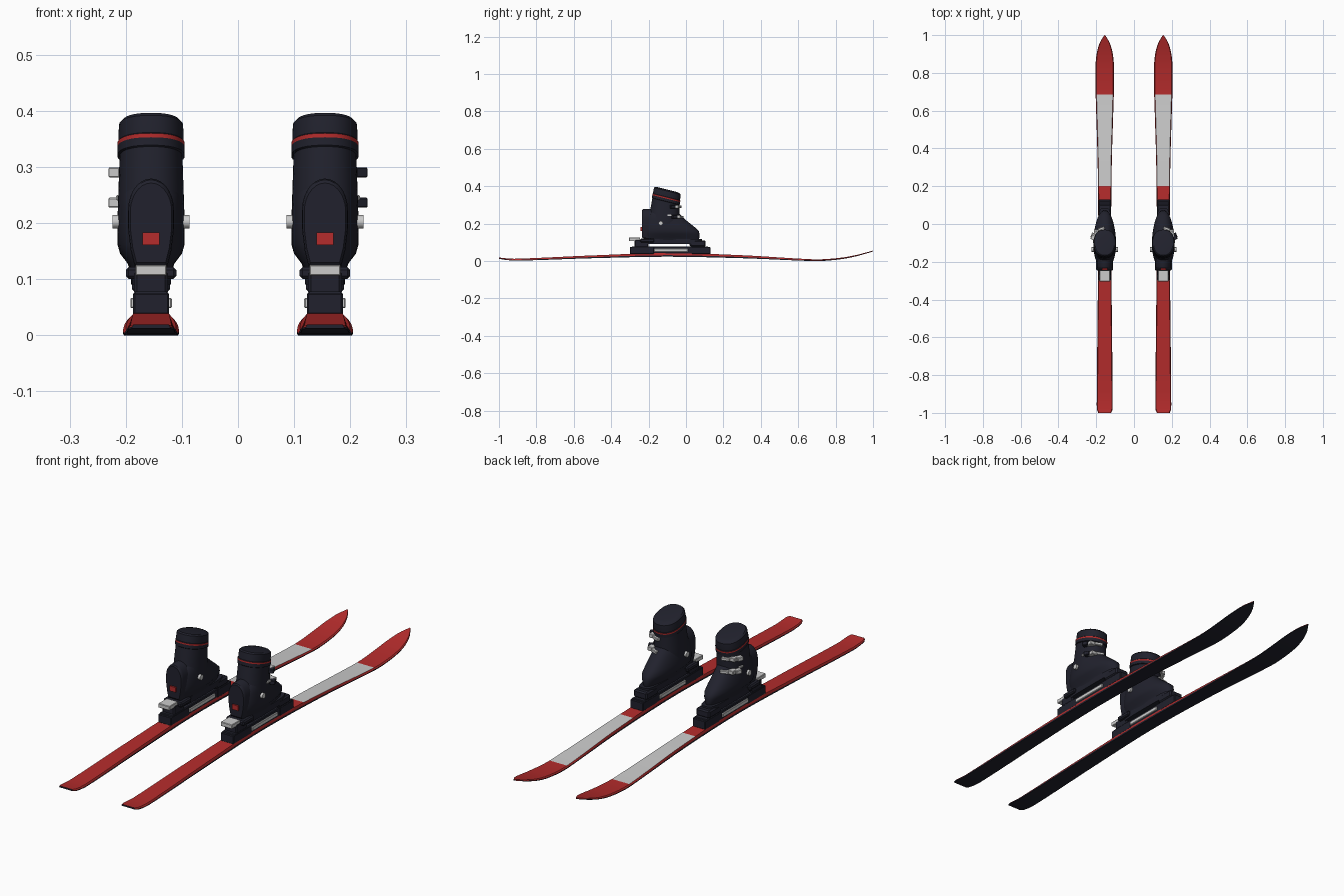
import bpy, bmesh, math
from mathutils import Matrix

if "Cube" in bpy.data.objects:
    bpy.data.objects.remove(bpy.data.objects["Cube"])


def material(name, rgb):
    m = bpy.data.materials.new(name)
    m.diffuse_color = (*rgb, 1)
    m.use_nodes = True
    m.node_tree.nodes["Principled BSDF"].inputs["Base Color"].default_value = m.diffuse_color
    return m


DARK = material("dark navy", (0.0150, 0.0155, 0.026))
RED = material("ski red", (0.46, 0.025, 0.025))
WHITE = material("light grey", (0.60, 0.60, 0.60))
SKI_X = 0.155


def finish(name, bm, mats, smooth=True):
    bmesh.ops.recalc_face_normals(bm, faces=bm.faces[:])
    me = bpy.data.meshes.new(name)
    bm.to_mesh(me)
    bm.free()
    ob = bpy.data.objects.new(name, me)
    bpy.context.collection.objects.link(ob)
    for m in mats:
        me.materials.append(m)
    if smooth:
        bpy.ops.object.select_all(action='DESELECT')
        ob.select_set(True)
        bpy.context.view_layer.objects.active = ob
        bpy.ops.object.shade_smooth_by_angle(angle=math.radians(35))
    return ob


def loft(bm, rings):
    """Skin a list of closed rings and cap both ends; returns side faces per band."""
    vs = [[bm.verts.new(p) for p in r] for r in rings]
    n = len(vs[0])
    bands = [[bm.faces.new((a[i], a[(i + 1) % n], b[(i + 1) % n], b[i])) for i in range(n)]
             for a, b in zip(vs, vs[1:])]
    bm.faces.new(vs[0])
    bm.faces.new(vs[-1])
    return bands


def box(name, x, y, z, mat, bevel=0.003, rot=None):
    """Box from (min, max) ranges with bevelled edges, optionally turned about its centre."""
    bm = bmesh.new()
    bmesh.ops.create_cube(bm, size=1)
    size = [r[1] - r[0] for r in (x, y, z)]
    mid = [(r[0] + r[1]) / 2 for r in (x, y, z)]
    bmesh.ops.scale(bm, vec=size, verts=bm.verts[:])
    if bevel:
        bmesh.ops.bevel(bm, geom=bm.edges[:], offset=bevel, segments=1, affect='EDGES')
    m = Matrix.Translation(mid)
    if rot:
        m = m @ Matrix.Rotation(math.radians(rot[0]), 4, rot[1])
    bmesh.ops.transform(bm, matrix=m, verts=bm.verts[:])
    return finish(name, bm, [mat], False)


def oval(cx, y0, y1, hw, z, slope=0.0, power=2.3, n=40, taper=0.0):
    """Superellipse ring spanning y0..y1, tilted by slope along y, narrowed to the toe by taper."""
    cy, ry = (y0 + y1) / 2, (y1 - y0) / 2
    out = []
    for i in range(n):
        a = math.tau * i / n
        c, s = math.cos(a), math.sin(a)
        px = math.copysign(abs(c) ** (2 / power), c)
        py = math.copysign(abs(s) ** (2 / power), s)
        out.append((cx + px * hw * (1 - taper * max(py, 0)), cy + py * ry, z + slope * py * ry))
    return out


def smooth_keys(keys, y):
    """Cubic interpolation through rows of (y, values...)."""
    k = max(i for i in range(len(keys) - 1) if keys[i][0] <= y)
    a, b = keys[k], keys[k + 1]
    h = b[0] - a[0]
    t = (y - a[0]) / h
    p, q = keys[max(k - 1, 0)], keys[min(k + 2, len(keys) - 1)]
    res = []
    for j in range(1, len(a)):
        ma = (b[j] - p[j]) / (b[0] - p[0]) * h
        mb = (q[j] - a[j]) / (q[0] - a[0]) * h
        res.append((2*t**3 - 3*t**2 + 1) * a[j] + (t**3 - 2*t**2 + t) * ma
                   + (3*t**2 - 2*t**3) * b[j] + (t**3 - t**2) * mb)
    return res


# y, half width, base height, thickness
SKI = [(-1.0, 0.034, 0.012, 0.007), (-0.985, 0.041, 0.009, 0.008), (-0.92, 0.042, 0.002, 0.010),
       (-0.5, 0.038, 0.015, 0.015), (-0.1, 0.034, 0.023, 0.020), (0.3, 0.037, 0.015, 0.016),
       (0.62, 0.046, 0.002, 0.010), (0.72, 0.049, 0.000, 0.009), (0.83, 0.049, 0.010, 0.008),
       (0.90, 0.043, 0.023, 0.007), (0.96, 0.026, 0.039, 0.006), (1.0, 0.002, 0.051, 0.005)]


def ski(cx):
    ys = sorted({round(-1 + 0.04 * i, 3) for i in range(46)} | {0.685, -0.985, -0.3, 0.2}
                | {round(0.82 + 0.015 * i, 3) for i in range(13)})
    rings = []
    for y in ys:
        w, z, t = smooth_keys(SKI, min(y, 0.99999))
        top = w * 0.9
        rings.append([(cx - w, y, z), (cx + w, y, z), (cx + w, y, z + 0.4 * t),
                      (cx + top, y, z + t), (cx - top, y, z + t), (cx - w, y, z + 0.4 * t)])
    bm = bmesh.new()
    for band, a, b in zip(loft(bm, rings), ys, ys[1:]):
        mid = (a + b) / 2
        for i, f in enumerate(band):
            f.material_index = 1 if i in (2, 3, 4) else 0       # red top and sidewalls
            if i == 3 and (0.2 < mid < 0.685 or -0.3 < mid < -0.2):
                f.material_index = 2                            # pale panels
    finish("ski", bm, [DARK, RED, WHITE])


def binding(cx):
    def b(name, hw, y, z, mat=DARK, bevel=0.003):
        box(name, (cx - hw, cx + hw), y, z, mat, bevel)
    b("binding_plate", 0.031, (-0.29, 0.12), (0.036, 0.078))
    b("binding_rail", 0.037, (-0.17, 0.01), (0.048, 0.066), WHITE, 0.002)
    b("toe_base", 0.032, (0.03, 0.13), (0.036, 0.076))
    b("toe_clamp", 0.034, (0.02, 0.105), (0.076, 0.110), DARK, 0.006)
    b("heel_base", 0.032, (-0.30, -0.17), (0.036, 0.075))
    b("heel_housing", 0.030, (-0.275, -0.20), (0.072, 0.115), DARK, 0.005)
    b("heel_jaw", 0.045, (-0.245, -0.17), (0.100, 0.121), DARK, 0.005)
    b("heel_lever", 0.028, (-0.305, -0.245), (0.106, 0.125), WHITE, 0.002)


def boot(cx, side):
    b = lambda name, x, *rest: box(name, tuple(sorted((cx + side * x[0], cx + side * x[1]))), *rest)

    # sole
    bm = bmesh.new()
    loft(bm, [oval(cx, -0.24, 0.085, 0.036, z, power=4) for z in (0.090, 0.118)])
    finish("boot_sole", bm, [DARK])

    # foot shell sloping down to the toe: height, heel y, toe y, half width
    bm = bmesh.new()
    rows = [(0.112, -0.225, 0.068, 0.036), (0.128, -0.230, 0.072, 0.042), (0.145, -0.230, 0.072, 0.055),
            (0.162, -0.230, 0.068, 0.060), (0.180, -0.228, 0.048, 0.060), (0.200, -0.224, 0.023, 0.059),
            (0.225, -0.215, -0.008, 0.057), (0.250, -0.205, -0.033, 0.054), (0.265, -0.19, -0.055, 0.048)]
    loft(bm, [oval(cx, y0, y1, w, z, power=2.5, taper=0.22) for z, y0, y1, w in rows])
    finish("boot_shell", bm, [DARK])

    # leaning cuff with collar step and red trim
    bm = bmesh.new()
    rows = [(0.160, -0.205, -0.045, 0.058), (0.200, -0.200, -0.035, 0.060), (0.260, -0.190, -0.036, 0.058),
            (0.318, -0.180, -0.036, 0.056), (0.320, -0.182, -0.033, 0.060), (0.334, -0.180, -0.031, 0.060),
            (0.341, -0.180, -0.030, 0.060), (0.343, -0.177, -0.032, 0.058), (0.360, -0.174, -0.030, 0.058),
            (0.374, -0.171, -0.030, 0.057), (0.380, -0.165, -0.036, 0.051), (0.382, -0.15, -0.05, 0.038)]
    bands = loft(bm, [oval(cx, y0, y1, w, z, slope=-0.25) for z, y0, y1, w in rows])
    for f in bands[5]:
        f.material_index = 1
    finish("boot_cuff", bm, [DARK, RED])

    # arched spine behind the heel, narrowing towards the sole
    outline = [(-0.029, 0.122), (0.029, 0.122), (0.036, 0.150), (0.041, 0.19)]
    outline += [(0.041 * math.cos(a), 0.222 + 0.057 * math.sin(a))
                for a in (math.pi * i / 14 for i in range(15))]
    outline += [(-0.041, 0.19), (-0.036, 0.150)]
    bm = bmesh.new()
    loft(bm, [[(cx + x * k, y, 0.2 + (z - 0.2) * k) for x, z in outline]
              for y, k in ((-0.13, 1), (-0.224, 1), (-0.232, 0.97), (-0.236, 0.90))])
    finish("heel_spine", bm, [DARK])
    b("heel_badge", (-0.015, 0.015), (-0.243, -0.235), (0.161, 0.183), RED, 0)

    # ankle pivots on both sides
    bm = bmesh.new()
    bmesh.ops.create_cone(bm, cap_ends=True, segments=16, radius1=0.012, radius2=0.012, depth=0.138,
                          matrix=Matrix.Translation((cx, -0.135, 0.202)) @ Matrix.Rotation(math.pi / 2, 4, 'Y'))
    finish("ankle_pivot", bm, [WHITE])

    # buckles on the outer side, with straps reaching round the shin
    lever = WHITE if side < 0 else DARK
    for y, z in ((-0.062, 0.290), (-0.052, 0.236)):
        b("buckle_plate", (0.030, 0.058), (y - 0.008, y + 0.022), (z - 0.009, z + 0.009), WHITE, 0.002)
        b("buckle_lever", (0.050, 0.072), (y - 0.022, y + 0.004), (z - 0.009, z + 0.009), lever, 0.002,
          (side * 25, 'Z'))
        b("buckle_strap", (0.000, 0.036), (y + 0.018, y + 0.034), (z - 0.007, z + 0.006), WHITE, 0.002,
          (-side * 20, 'Z'))
    b("buckle_wire", (0.040, 0.062), (-0.10, -0.075), (0.240, 0.250), WHITE, 0.002)


for side in (-1, 1):
    ski(side * SKI_X)
    binding(side * SKI_X)
    boot(side * SKI_X, side)
